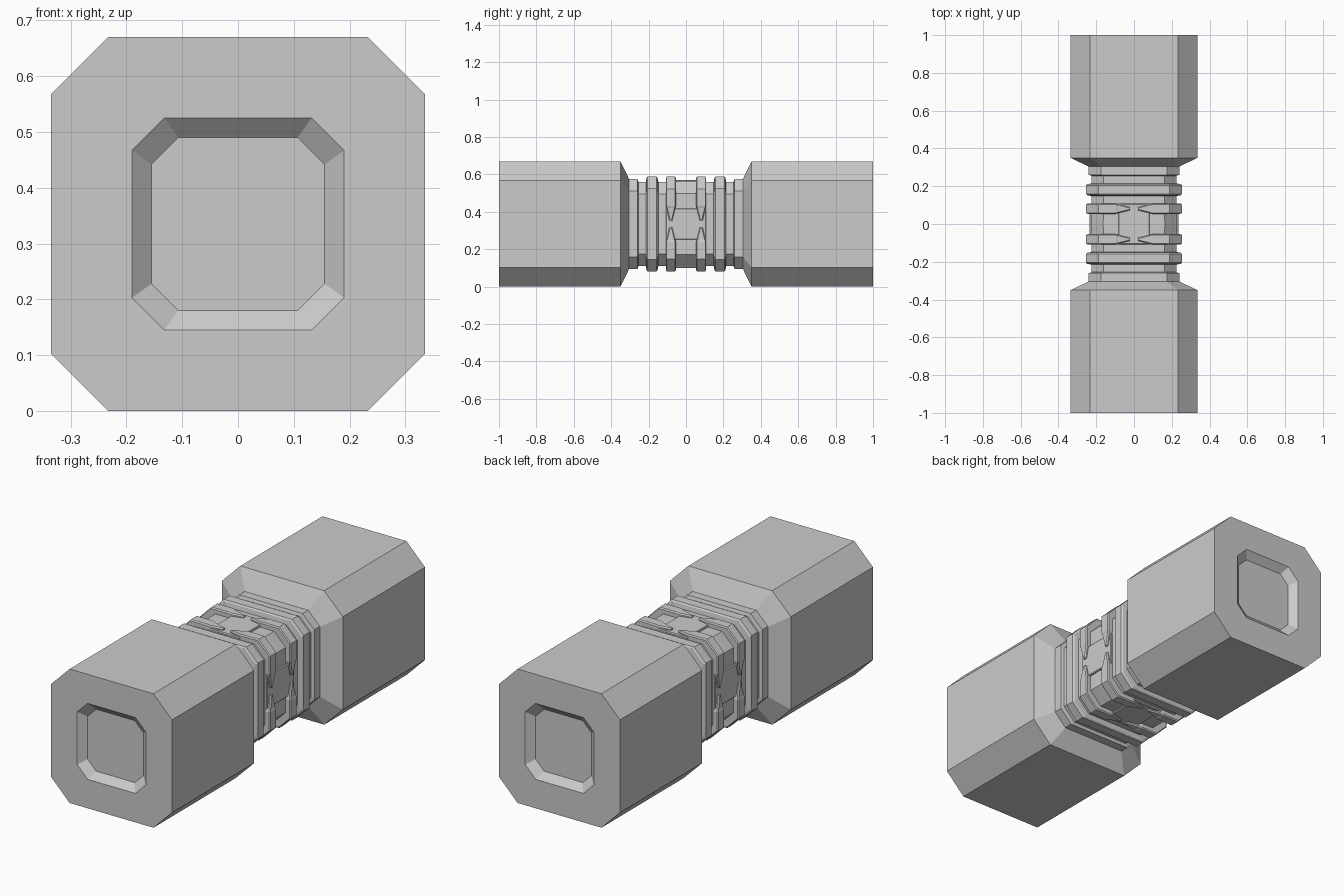
import bpy, bmesh
from mathutils import Matrix, Vector

if "Cube" in bpy.data.objects:
    bpy.data.objects.remove(bpy.data.objects["Cube"])

ZC = 0.335  # height of the long axis

grey = bpy.data.materials.new("plain grey")
grey.diffuse_color = (0.6, 0.6, 0.6, 1)
grey.use_nodes = True
grey.node_tree.nodes["Principled BSDF"].inputs["Base Color"].default_value = grey.diffuse_color


def finish(bm, name):
    bmesh.ops.recalc_face_normals(bm, faces=bm.faces[:])
    me = bpy.data.meshes.new(name)
    bm.to_mesh(me)
    bm.free()
    me.materials.append(grey)
    ob = bpy.data.objects.new(name, me)
    bpy.context.collection.objects.link(ob)
    ob.location.z = ZC
    return ob


def octagon(bm, y, h, c):
    """Square ring of half width h with corners cut by c."""
    k = h - c
    pts = [(k, h), (h, k), (h, -k), (k, -h), (-k, -h), (-h, -k), (-h, k), (-k, h)]
    return [bm.verts.new((x, y, z)) for x, z in pts]


def skin(bm, rings):
    """Join successive closed rings and cap both ends."""
    n = len(rings[0])
    for a, b in zip(rings, rings[1:]):
        for i in range(n):
            j = (i + 1) % n
            bm.faces.new((a[i], a[j], b[j], b[i]))
    bm.faces.new(rings[0][::-1])
    bm.faces.new(rings[-1])


def loft(name, profile):
    bm = bmesh.new()
    skin(bm, [octagon(bm, *p) for p in profile])
    return finish(bm, name)


# Heads: tapered shoulder, block and recessed end face
for s, name in ((-1, "front_head"), (1, "back_head")):
    loft(name, [(s * y, h, c) for y, h, c in (
        (0.295, 0.228, 0.062), (0.305, 0.242, 0.066), (0.35, 0.335, 0.103),
        (1.0, 0.335, 0.103), (1.0, 0.19, 0.058), (0.968, 0.155, 0.048))])

# Neck: core with collars and full rings, mirrored about the middle
half = [(0.0, 0.227), (0.148, 0.225), (0.152, 0.247), (0.158, 0.253),
        (0.205, 0.253), (0.211, 0.247), (0.215, 0.225), (0.255, 0.225),
        (0.26, 0.24), (0.305, 0.24)]
full = [(-y, h) for y, h in reversed(half[1:])] + half
loft("ribbed_neck", [(y, h, 0.064) for y, h in full])

# Corner clips: split rings whose ends taper to fingers on each side
H, C, BASE = 0.253, 0.066, 0.215


def clip(bm, yc, turn):
    # position along the path, outward direction, half width, height
    path = [(0.02, 0, 0.008, 0.246), (0.085, 0, 0.024, 0.25), (0.095, 0, 0.027, H),
            (H - C, 0, 0.027, H), (H - C, 1, 0.027, H), (0.095, 1, 0.027, H),
            (0.085, 1, 0.024, 0.25), (0.02, 1, 0.008, 0.246)]
    rings = []
    for t, side, w, h in path:
        inner = min(t, BASE - 0.06)
        sec = [(inner, -w, BASE), (t, -w, h - 0.006), (t, -w + 0.005, h),
               (t, w - 0.005, h), (t, w, h - 0.006), (inner, w, BASE)]
        ring = []
        for a, dy, r in sec:
            p = Vector((r, yc + dy, a)) if side else Vector((a, yc + dy, r))
            ring.append(bm.verts.new(turn @ p))
        rings.append(ring)
    skin(bm, rings)


bm = bmesh.new()
for q in range(4):
    turn = Matrix.Rotation(q * 1.5707963, 3, 'Y')
    for y in (-0.081, 0.081):
        clip(bm, y, turn)
finish(bm, "corner_clips")

# Side panels: low plates under the finger tips
bm = bmesh.new()
for q in range(4):
    turn = Matrix.Rotation(q * 1.5707963, 3, 'Y')
    rings = []
    for z, e in ((0.215, 0), (0.232, 0), (0.236, 0.004)):
        x, y = 0.083 - e, 0.108 - e
        rings.append([bm.verts.new(turn @ Vector(p)) for p in
                      ((x, y, z), (x, -y, z), (-x, -y, z), (-x, y, z))])
    skin(bm, rings)
finish(bm, "side_panels")
